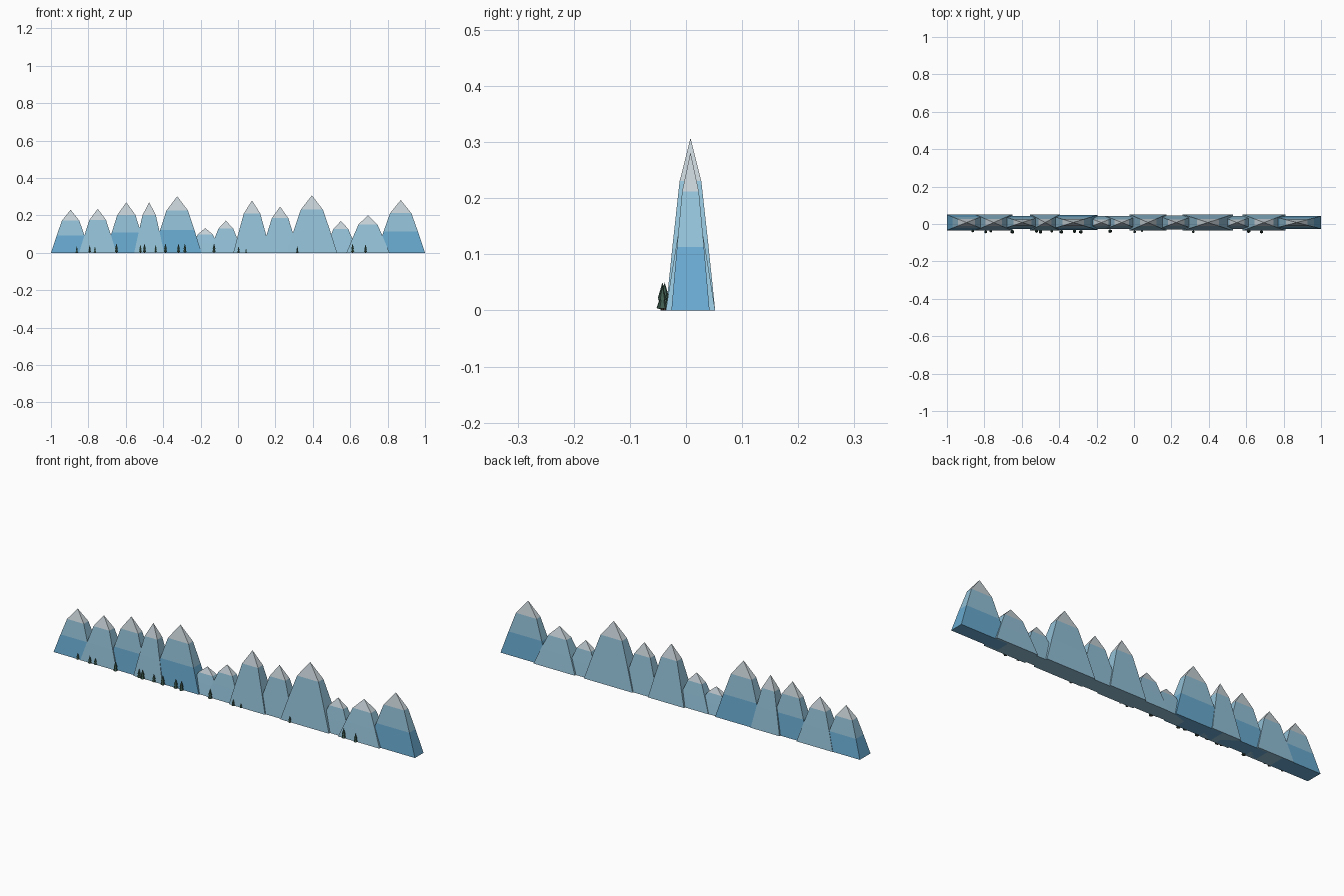
import bpy, bmesh
from mathutils import Matrix, Vector

cube = bpy.data.objects.get("Cube")
if cube:
    bpy.data.objects.remove(cube)


def material(name, rgb):
    m = bpy.data.materials.new(name)
    m.use_nodes = True
    m.diffuse_color = (*rgb, 1)
    m.node_tree.nodes["Principled BSDF"].inputs["Base Color"].default_value = (*rgb, 1)
    return m


deep = material("deep blue rock", (0.14, 0.40, 0.63))
mid = material("light blue rock", (0.29, 0.53, 0.68))
snow = material("snow", (0.56, 0.63, 0.67))
pine = material("dark pine", (0.05, 0.11, 0.08))
bark = material("bark", (0.07, 0.05, 0.035))


def build(name, bm, mats):
    bmesh.ops.recalc_face_normals(bm, faces=bm.faces)
    mesh = bpy.data.meshes.new(name)
    bm.to_mesh(mesh)
    bm.free()
    for m in mats:
        mesh.materials.append(m)
    ob = bpy.data.objects.new(name, mesh)
    bpy.context.collection.objects.link(ob)
    return ob


def mountain(name, x, height, half, depth, banded):
    """Four-sided peak: steep flanks, a shoulder and a pointed snow cap."""
    bm = bmesh.new()
    # Each ring: share of height, share of base width
    rings = []
    for level, size in ((0, 1), (0.4, 0.71), (0.75, 0.44)):
        rings.append([bm.verts.new((x + sx * half * size, 0.008 + sy * depth * size, height * level))
                      for sx, sy in ((-1, -1), (1, -1), (1, 1), (-1, 1))])
    apex = bm.verts.new((x, 0.008, height))
    bm.faces.new(rings[0])
    for low, high in zip(rings, rings[1:]):
        for i in range(4):
            j = (i + 1) % 4
            bm.faces.new((low[i], low[j], high[j], high[i]))
    for i in range(4):
        bm.faces.new((rings[2][i], rings[2][(i + 1) % 4], apex))
    # Colour bands by height
    for f in bm.faces:
        z = f.calc_center_median().z / height
        f.material_index = 2 if z > 0.75 else 1 if z > 0.4 or not banded else 0
    build(name, bm, (deep, mid, snow))


# x, height, half width, half depth, dark foot
peaks = (
    (-0.895, 0.23, 0.105, 0.042, True), (-0.75, 0.235, 0.1, 0.044, False),
    (-0.597, 0.27, 0.11, 0.036, True), (-0.475, 0.27, 0.08, 0.044, False),
    (-0.325, 0.302, 0.13, 0.04, True), (-0.175, 0.132, 0.09, 0.034, False),
    (-0.065, 0.172, 0.09, 0.036, False), (0.075, 0.28, 0.1, 0.044, False),
    (0.225, 0.247, 0.1, 0.038, False), (0.395, 0.307, 0.135, 0.044, False),
    (0.55, 0.17, 0.09, 0.035, False), (0.695, 0.202, 0.115, 0.044, False),
    (0.87, 0.282, 0.13, 0.034, True),
)
for n, p in enumerate(peaks):
    mountain(f"mountain_{n + 1}", *p)


def tree(name, x, y, height):
    """Small pine: trunk and two stacked cones."""
    bm = bmesh.new()
    for low, high, r1, r2, mat in ((0, 0.2, 0.06, 0.06, 1), (0.08, 0.6, 0.21, 0.04, 0),
                                   (0.42, 1, 0.17, 0, 0)):
        made = bmesh.ops.create_cone(
            bm, cap_ends=True, segments=6, radius1=r1 * height, radius2=r2 * height,
            depth=(high - low) * height,
            matrix=Matrix.Translation(Vector((x, y, (low + high) / 2 * height))))
        for f in {f for v in made["verts"] for f in v.link_faces}:
            f.material_index = mat
    build(name, bm, (pine, bark))


trees = ((-0.862, 0.035), (-0.793, 0.04), (-0.765, 0.035), (-0.65, 0.05), (-0.522, 0.045),
         (-0.5, 0.05), (-0.44, 0.042), (-0.388, 0.05), (-0.318, 0.05), (-0.284, 0.05),
         (-0.128, 0.05), (0.003, 0.035), (0.043, 0.025), (0.317, 0.035), (0.613, 0.05),
         (0.682, 0.045))
for n, (x, h) in enumerate(trees):
    tree(f"pine_{n + 1}", x, -0.042 if n % 2 else -0.038, h)
